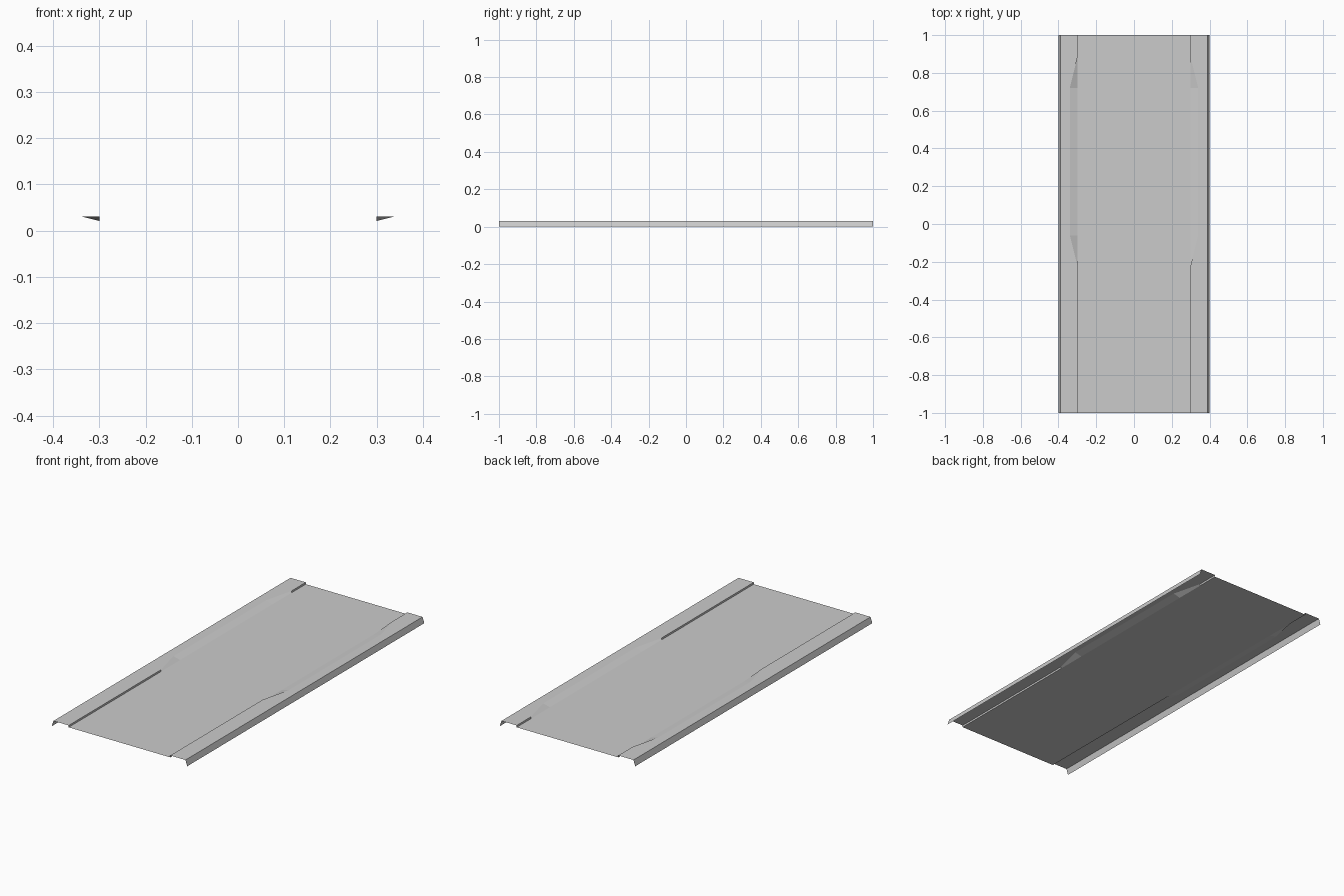
import bpy

if "Cube" in bpy.data.objects:
    bpy.data.objects.remove(bpy.data.objects["Cube"])

ROAD_Z, WALK_Z = 0.021, 0.031
ROAD_X, WALK_X, EDGE_X, RAMP_X = 0.30, 0.39, 0.40, 0.34

# Stations along the road: (y, x of the kerb top); the kerb leans back at the ramp
STATIONS = [(-1.0, ROAD_X), (-0.22, ROAD_X), (-0.06, RAMP_X),
            (0.72, RAMP_X), (0.88, ROAD_X), (1.0, ROAD_X)]


def loft(name, rows):
    """Open sheet through rows of points, each row running left to right."""
    n = len(rows[0])
    verts = [p for row in rows for p in row]
    faces = [(r * n + i, r * n + i + 1, (r + 1) * n + i + 1, (r + 1) * n + i)
             for r in range(len(rows) - 1) for i in range(n - 1)]
    mesh = bpy.data.meshes.new(name)
    mesh.from_pydata(verts, [], faces)
    obj = bpy.data.objects.new(name, mesh)
    bpy.context.collection.objects.link(obj)
    return obj


# Flat carriageway
loft("road_surface", [[(x, y, ROAD_Z) for x in (-ROAD_X, ROAD_X)]
                      for y, _ in STATIONS])

# Kerb, pavement and sloping outer skirt on each side
for side, label in ((-1, "left"), (1, "right")):
    rows = []
    for y, kerb_x in STATIONS:
        profile = [(ROAD_X, ROAD_Z), (kerb_x, WALK_Z), (WALK_X, WALK_Z), (EDGE_X, 0.0)]
        row = [(side * x, y, z) for x, z in profile]
        rows.append(row if side > 0 else row[::-1])
    loft(label + "_pavement", rows)
